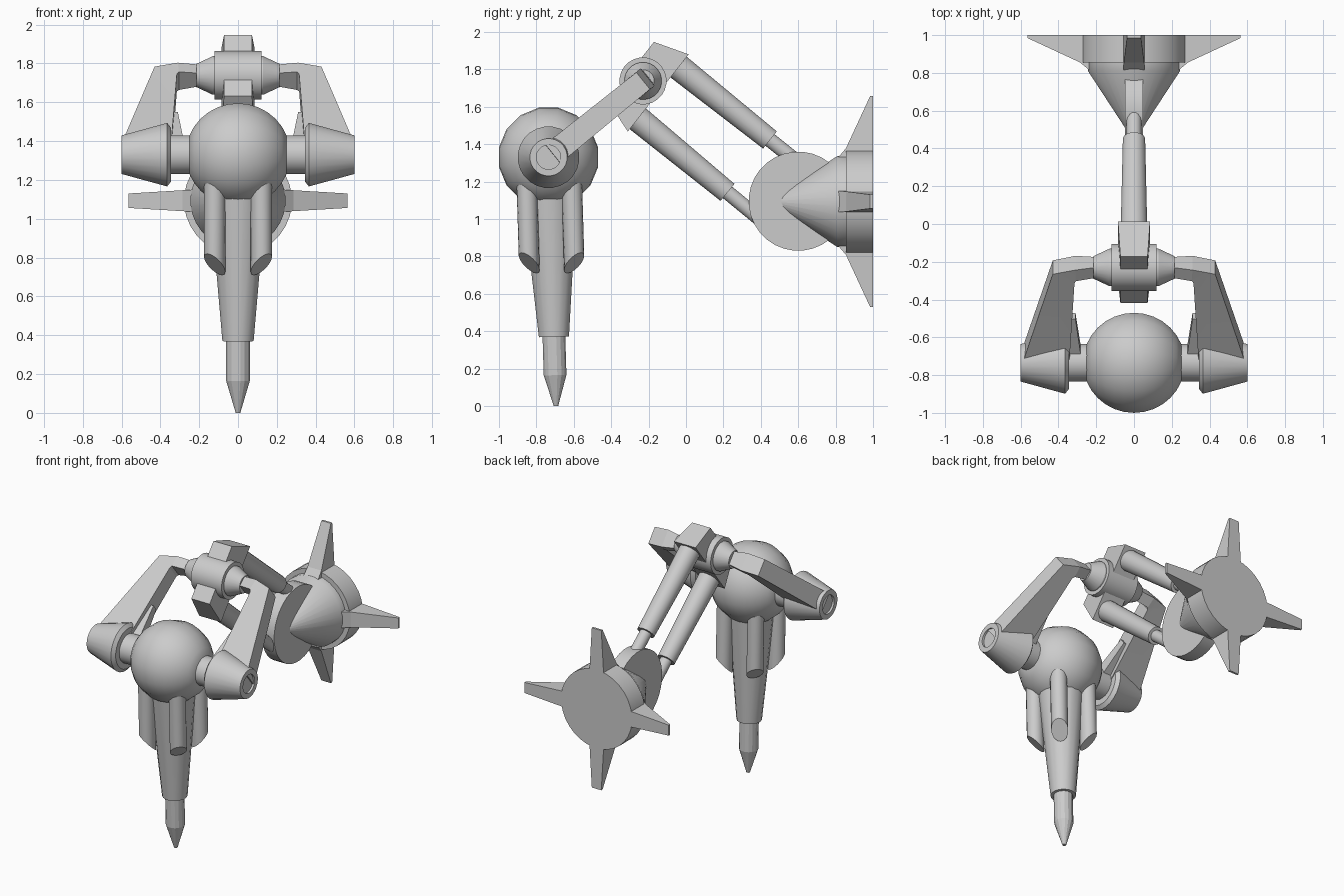
import bpy, bmesh, math
from mathutils import Vector

cube = bpy.data.objects.get("Cube")
if cube:
    bpy.data.objects.remove(cube, do_unlink=True)


def loft(name, rings, mirror=False, sharp=35):
    """Skin a list of closed rings, cap both ends, optionally mirror across x."""
    bm = bmesh.new()
    loops = [[bm.verts.new(p) for p in ring] for ring in rings]
    n = len(loops[0])
    for a, b in zip(loops, loops[1:]):
        for i in range(n):
            j = (i + 1) % n
            bm.faces.new((a[i], a[j], b[j], b[i]))
    bm.faces.new(loops[0])
    bm.faces.new(loops[-1])
    bmesh.ops.recalc_face_normals(bm, faces=bm.faces)
    mesh = bpy.data.meshes.new(name)
    bm.to_mesh(mesh)
    bm.free()
    mesh.shade_smooth()
    mesh.set_sharp_from_angle(angle=math.radians(sharp))
    obj = bpy.data.objects.new(name, mesh)
    bpy.context.collection.objects.link(obj)
    if mirror:
        obj.modifiers.new("Mirror", 'MIRROR')
    return obj


def lathe(name, origin, axis, profile, sides=24, mirror=False, sharp=35):
    """Turn (radius, height) points around an axis."""
    origin, quat = Vector(origin), Vector(axis).to_track_quat('Z', 'Y')
    rings = []
    for r, h in profile:
        ring = []
        for i in range(sides):
            a = math.tau * (i + 0.5) / sides
            ring.append(origin + quat @ Vector((r * math.cos(a), r * math.sin(a), h)))
        rings.append(ring)
    return loft(name, rings, mirror, sharp)


X, Y = Vector((1, 0, 0)), Vector((0, 1, 0))
shoulder = Vector((0, -0.735, 1.33))
elbow = Vector((0, -0.23, 1.738))
wheel = Vector((0, 0.6, 1.095))

# Ball head, turned around x and cut flat where the axle enters
R = 0.27
ball = []
for i in range(13):
    a = math.radians(-68 + 136 * i / 12)
    ball.append((R * math.cos(a), R * math.sin(a)))
lathe("ball_head", shoulder, X, ball, 16)

# Axle and side cups with a shallow recess at the end
lathe("axle", shoulder, X, [(0.1, -0.4), (0.1, 0.4)])
lathe("side_cup", shoulder, X,
      [(0.09, 0.345), (0.14, 0.345), (0.165, 0.365), (0.1, 0.6),
       (0.065, 0.6), (0.065, 0.585), (0.01, 0.585)], mirror=True, sharp=30)

# Drill: tapered barrel and pointed bit, leaning slightly
drill_foot = Vector((0, -0.695, 0))
drill_axis = shoulder - drill_foot
lathe("drill_barrel", drill_foot, drill_axis, [(0.082, 0.37), (0.155, 1.2)], 16)
lathe("drill_bit", drill_foot, drill_axis,
      [(0.012, 0), (0.062, 0.165), (0.062, 0.45)], 16, sharp=12)

# Four rods around the barrel, bevelled outward at the bottom
ROD = 0.055
for side, sx in (("right", -1), ("left", 1)):
    for end, sy in (("front", -1), ("back", 1)):
        out = Vector((sx, sy, 0)).normalized()
        across = Vector((-out.y, out.x, 0))
        low, high = [], []
        for i in range(16):
            a = math.tau * i / 16
            u, v = ROD * math.cos(a), ROD * math.sin(a)
            p = out * (0.17 + u) + across * v
            for ring, z in ((low, 0.71 + ROD + u), (high, 1.22)):
                ring.append(drill_foot + drill_axis * (z / drill_axis.z) + p)
        loft(f"{end}_{side}_rod", [low, high])

# Fork arms: rectangular sections placed along the shoulder-elbow line
along = (elbow - shoulder).normalized()
normal = X.cross(along)
if normal.z < 0:
    normal = -normal


def fork_section(x_in, t_in, x_out, t_out, half):
    corners = ((x_in, t_in, half), (x_out, t_out, half),
               (x_out, t_out, -half), (x_in, t_in, -half))
    return [shoulder + X * x + along * t + normal * h for x, t, h in corners]


loft("fork_arm", [fork_section(0.345, 0.0, 0.595, 0.03, 0.065),
                  fork_section(0.315, 0.59, 0.43, 0.65, 0.058),
                  fork_section(0.305, 0.605, 0.31, 0.68, 0.06),
                  fork_section(0.19, 0.615, 0.19, 0.685, 0.042)], True, 10)
loft("fork_gusset", [fork_section(0.28, 0.07, 0.36, 0.07, 0.04),
                     fork_section(0.31, 0.32, 0.345, 0.32, 0.025)], True, 10)

# Elbow hub
lathe("elbow_hub", elbow, X, [(0.126, -0.12), (0.126, 0.12)], 24)
lathe("elbow_cone", elbow, X, [(0.1, 0.1), (0.1, 0.13), (0.06, 0.215)], 24, True, 20)

# Bracket crossing the hub, wider at the back
fore = Vector((0, 0.785, -0.619))
up = Vector((0, 0.619, 0.785))


def bracket_section(f, n, half):
    corners = ((-half, n), (half, n), (half, -n), (-half, -n))
    return [elbow + X * x + fore * f + up * h for x, h in corners]


loft("elbow_bracket", [bracket_section(-0.083, 0.2, 0.072),
                       bracket_section(0.104, 0.263, 0.085)], sharp=10)

# Pair of telescopic struts from bracket to wheel
for name, n, end in (("upper", 0.176, (0, 0.449, 1.422)),
                     ("lower", -0.176, (0, 0.222, 1.142))):
    start = elbow + fore * 0.09 + up * n
    axis = Vector(end) - start
    length = axis.length
    lathe(f"{name}_sleeve", start, axis, [(0.072, 0), (0.06, length)], 16)
    lathe(f"{name}_piston", start, axis,
          [(0.04, length - 0.1), (0.04, length + 0.26)], 16)

# Pivot wheel
lathe("pivot_wheel", wheel, X, [(0.265, -0.048), (0.265, 0.048)], 32)

# Mounting base: cone, collar and drum
base = Vector((0, 0, 1.093))
lathe("base_cone", base, Y,
      [(0.002, 0.44), (0.245, 0.81), (0.245, 0.87)], 32)
lathe("base_drum", base, Y, [(0.278, 0.855), (0.278, 1.0)], 32)

# Four tapered fins around the base
FIN = ((0.8, 0.22), (0.855, 0.285), (0.985, 0.565), (1.0, 0.565), (1.0, 0.2))
for i, name in enumerate(("left", "top", "right", "bottom")):
    a = i * math.pi / 2
    out = Vector((math.cos(a), 0, math.sin(a)))
    across = Vector((-math.sin(a), 0, math.cos(a)))
    sides = []
    for s in (-1, 1):
        sides.append([base + Y * y + out * r + across * s * (0.071 - 0.06 * r)
                      for y, r in FIN])
    loft(f"{name}_fin", sides, sharp=10)
